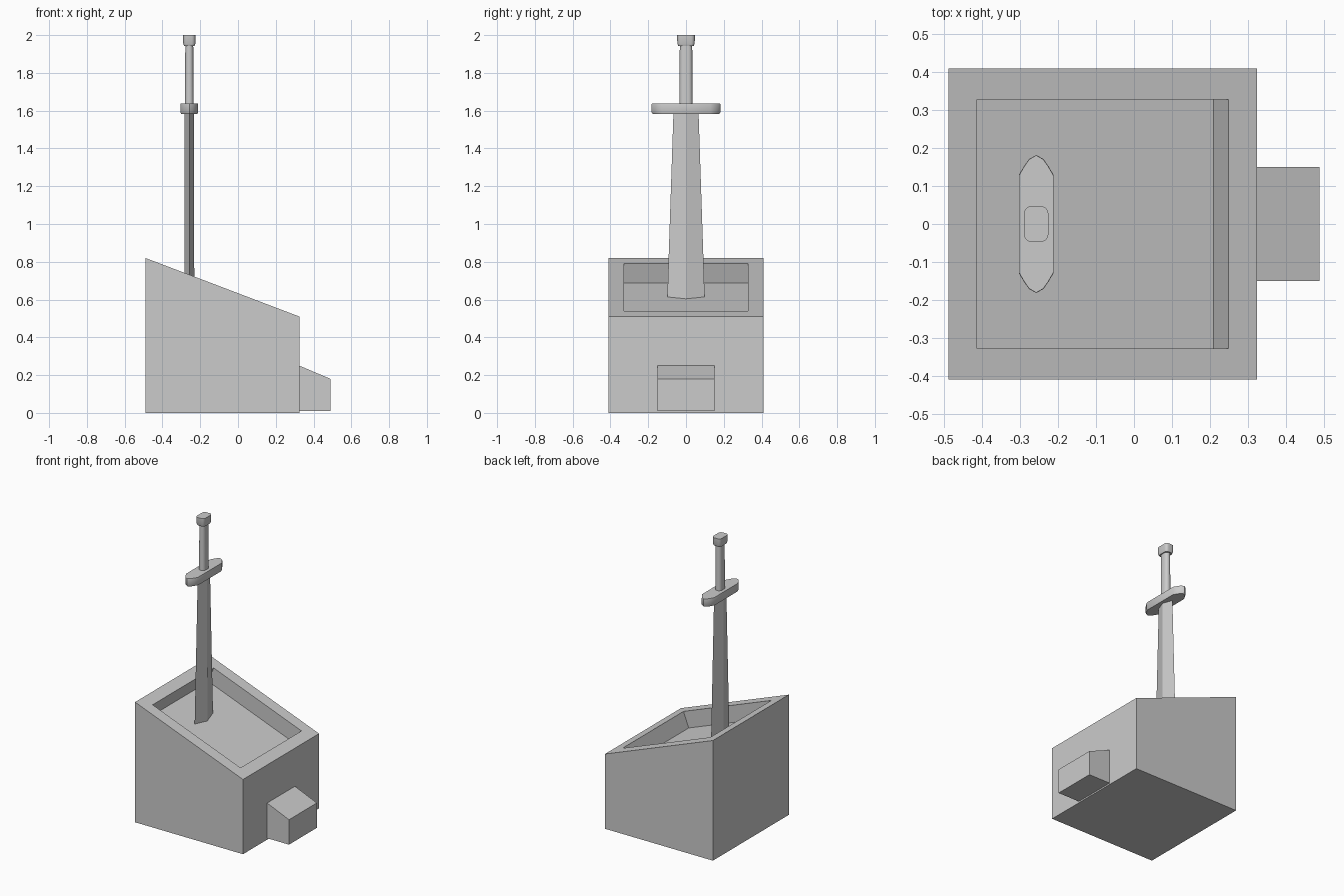
import bpy, bmesh, math
from mathutils import Vector

if "Cube" in bpy.data.objects:
    bpy.data.objects.remove(bpy.data.objects["Cube"])

SX = -0.258  # sword axis in x


def finish(bm, name, smooth=None):
    bmesh.ops.recalc_face_normals(bm, faces=bm.faces[:])
    me = bpy.data.meshes.new(name)
    bm.to_mesh(me)
    bm.free()
    ob = bpy.data.objects.new(name, me)
    bpy.context.collection.objects.link(ob)
    if smooth:
        bpy.ops.object.select_all(action='DESELECT')
        ob.select_set(True)
        bpy.context.view_layer.objects.active = ob
        bpy.ops.object.shade_smooth_by_angle(angle=math.radians(smooth))
    return ob


def wedge(profile, half_width):
    """Extrude an xz profile across y."""
    bm = bmesh.new()
    a = [bm.verts.new((x, -half_width, z)) for x, z in profile]
    b = [bm.verts.new((x, half_width, z)) for x, z in profile]
    bm.faces.new(a)
    bm.faces.new(b[::-1])
    n = len(profile)
    for i in range(n):
        bm.faces.new((a[i], b[i], b[(i + 1) % n], a[(i + 1) % n]))
    bmesh.ops.recalc_face_normals(bm, faces=bm.faces[:])
    return bm


def loft(name, section, levels, smooth=None):
    """Stack a section on the sword axis; levels are (z, x half size, y half size)."""
    bm = bmesh.new()
    rings = [[bm.verts.new((SX + x * sx, y * sy, z)) for x, y in section]
             for z, sx, sy in levels]
    n = len(section)
    for lo, hi in zip(rings, rings[1:]):
        for i in range(n):
            j = (i + 1) % n
            bm.faces.new((lo[i], lo[j], hi[j], hi[i]))
    bm.faces.new(rings[0][::-1])
    bm.faces.new(rings[-1])
    return finish(bm, name, smooth)


def mirrored(quarter):
    """Complete a quarter outline (first quadrant, counterclockwise) to all four."""
    pts = []
    half = quarter + [(-x, y) for x, y in quarter[::-1]]
    for p in half + [(-x, -y) for x, y in half]:
        if not any((Vector(p) - Vector(q)).length < 1e-5 for q in pts):
            pts.append(p)
    return pts


def rounded(rx, ry, steps=5):
    """Unit rounded rectangle with corner radii rx, ry."""
    return mirrored([(1 - rx + rx * math.cos(t), 1 - ry + ry * math.sin(t))
                     for t in (math.pi / 2 * i / steps for i in range(steps + 1))])


# sloped stone with sunken top
bm = wedge([(-0.49, 0), (0.325, 0), (0.325, 0.51), (-0.49, 0.82)], 0.41)
top = max(bm.faces, key=lambda f: f.normal.z)
normal = top.normal.copy()
bmesh.ops.inset_individual(bm, faces=[top], thickness=0.081, use_even_offset=True)
floor = bmesh.ops.extrude_discrete_faces(bm, faces=[top])['faces'][0]
bmesh.ops.translate(bm, verts=floor.verts[:], vec=normal * -0.11)
finish(bm, "stone_base")

# small step on the low side
finish(wedge([(0.32, 0.01), (0.49, 0.01), (0.49, 0.18), (0.32, 0.252)], 0.15), "step")

# diamond-section blade sunk into the floor
diamond = mirrored([(1, 0), (0, 1)])
loft("blade", diamond, [(0.55, 0.027, 0.101), (1.60, 0.024, 0.066)])

# crossguard with pointed ends
guard = mirrored([(1, 0.71), (0.72, 0.83), (0.42, 0.94), (0, 1)])
loft("guard", guard, [(1.583, 0.044, 0.176), (1.591, 0.046, 0.182),
                      (1.632, 0.046, 0.182), (1.638, 0.045, 0.181)], 40)

# grip and pommel
loft("grip", rounded(0.9, 0.7), [(1.63, 0.023, 0.034), (1.95, 0.021, 0.033)], 40)
loft("pommel", rounded(0.6, 0.42), [(1.943, 0.028, 0.041), (1.955, 0.032, 0.046),
                                    (2.0, 0.032, 0.047)], 40)
